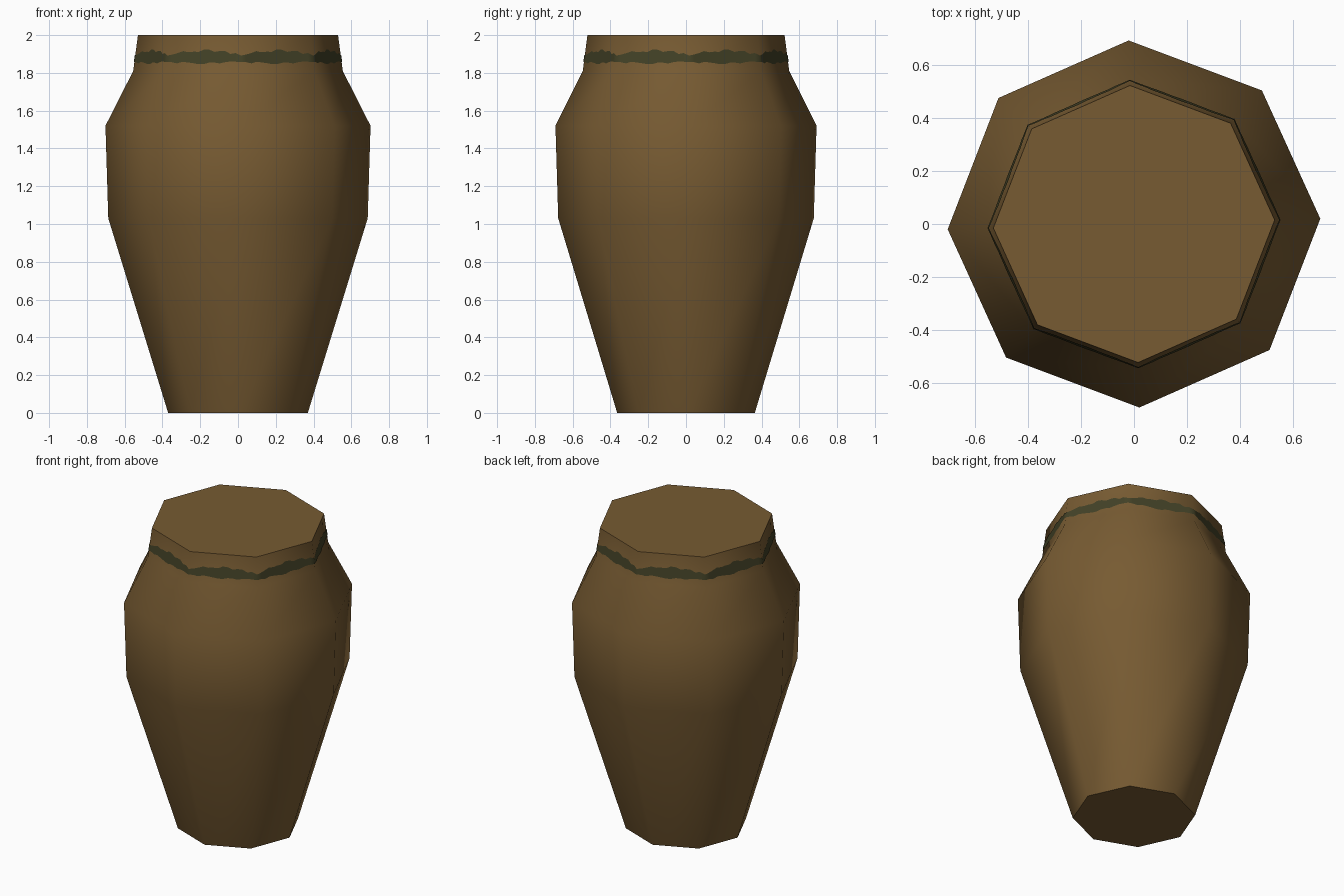
import bpy, bmesh, math, random
from mathutils import Vector

if "Cube" in bpy.data.objects:
    bpy.data.objects.remove(bpy.data.objects["Cube"])

random.seed(4)
SIDES = 8
TURN = math.radians(1.65)
# (radius, height) from foot to rim
PROFILE = [(0.37, 0.0), (0.687, 1.03), (0.702, 1.52), (0.555, 1.81), (0.53, 2.0)]


def material(name, rgb):
    m = bpy.data.materials.new(name)
    m.diffuse_color = (*rgb, 1)
    m.use_nodes = True
    m.node_tree.nodes["Principled BSDF"].inputs["Base Color"].default_value = m.diffuse_color
    return m


def corner(i, r, z):
    a = TURN + i * math.tau / SIDES
    return Vector((r * math.cos(a), 0.985 * r * math.sin(a), z))


def finish(bm, name, mat):
    bmesh.ops.recalc_face_normals(bm, faces=bm.faces)
    me = bpy.data.meshes.new(name)
    bm.to_mesh(me)
    bm.free()
    ob = bpy.data.objects.new(name, me)
    bpy.context.collection.objects.link(ob)
    me.materials.append(mat)
    bpy.ops.object.select_all(action='DESELECT')
    ob.select_set(True)
    bpy.context.view_layer.objects.active = ob
    bpy.ops.object.shade_smooth_by_angle(angle=math.radians(60))
    return ob


def bridge(bm, low, high):
    n = len(low)
    for i in range(n):
        j = (i + 1) % n
        bm.faces.new((low[i], low[j], high[j], high[i]))


clay = material("brown clay", (0.184, 0.104, 0.032))
glaze = material("dark green glaze", (0.056, 0.054, 0.020))

# Pot body: eight-sided stacked rings with closed foot and top
bm = bmesh.new()
rings = [[bm.verts.new(corner(i, r, z)) for i in range(SIDES)] for r, z in PROFILE]
for low, high in zip(rings, rings[1:]):
    bridge(bm, low, high)
bm.faces.new(rings[0][::-1])
bm.faces.new(rings[-1])
finish(bm, "pot_body", clay)

# Ragged painted band: thin strip just outside the neck, same wobble on every side
STEPS = 14
wobble = [(random.uniform(-0.006, 0.006), random.uniform(-0.008, 0.008)) for _ in range(STEPS)]


def neck_point(i, t, z):
    r = 0.555 + (0.53 - 0.555) * (z - 1.81) / 0.19 + 0.003
    return corner(i, r, z).lerp(corner(i + 1, r, z), t)


bm = bmesh.new()
low, high = [], []
for i in range(SIDES):
    for k in range(STEPS):
        t = k / STEPS
        swell = math.sin(math.pi * t)
        dl, dh = wobble[k]
        low.append(bm.verts.new(neck_point(i, t, 1.860 - 0.010 * swell + dl)))
        high.append(bm.verts.new(neck_point(i, t, 1.898 + 0.020 * swell + dh)))
bridge(bm, low, high)
finish(bm, "neck_band", glaze)
